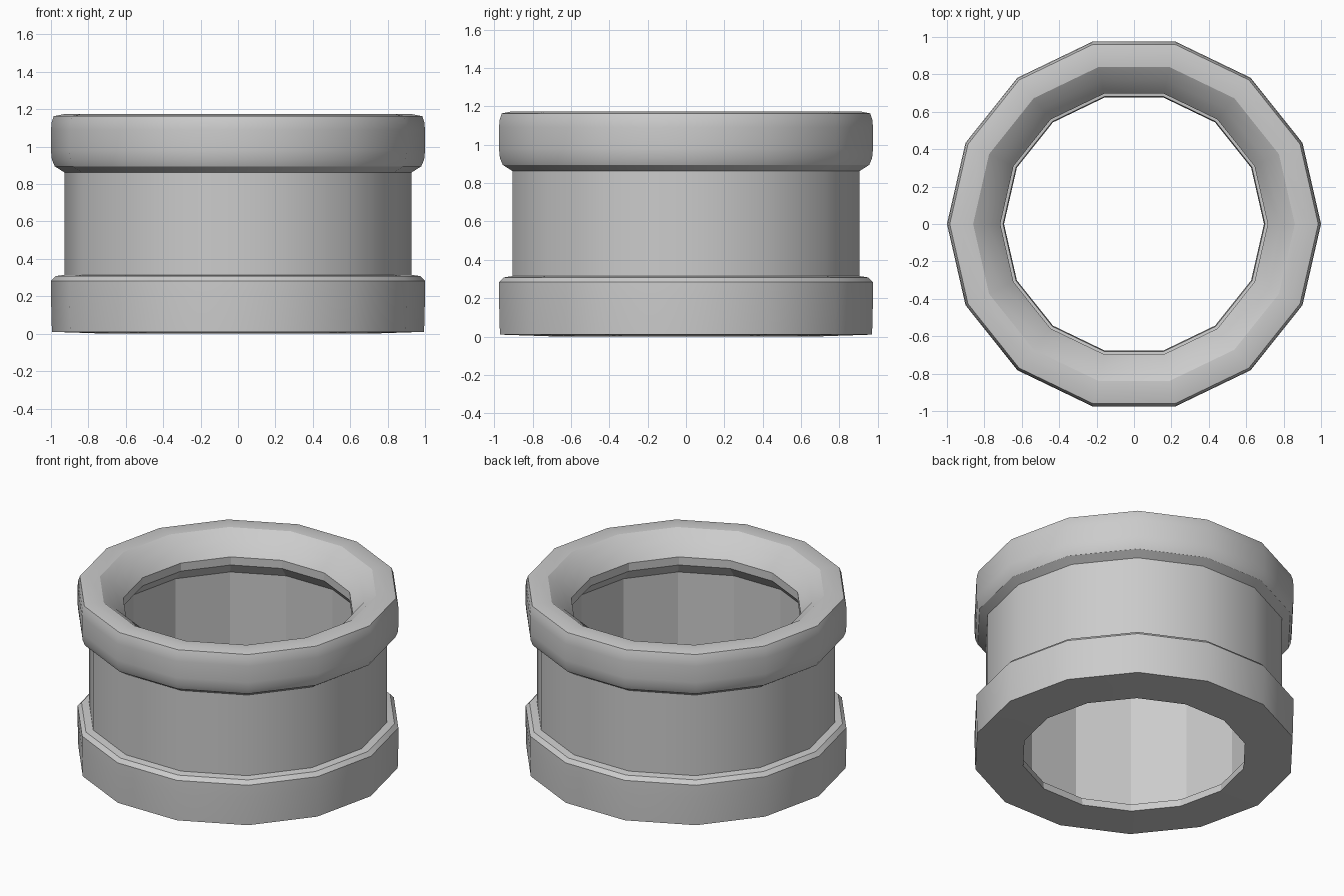
import bpy, bmesh, math

if "Cube" in bpy.data.objects:
    bpy.data.objects.remove(bpy.data.objects["Cube"], do_unlink=True)

SIDES = 14

grey = bpy.data.materials.new("plain_grey")
grey.use_nodes = True
colour = (0.6, 0.6, 0.6, 1)
grey.diffuse_color = colour
grey.node_tree.nodes["Principled BSDF"].inputs["Base Color"].default_value = colour


def lathe(name, profile, smooth=True):
    """Turn a (radius, height) profile around z; travel up outside, down inside."""
    bm = bmesh.new()
    rings = []
    for r, z in profile:
        angles = [math.tau * i / SIDES for i in range(SIDES)]
        rings.append([bm.verts.new((r * math.cos(a), r * math.sin(a), z)) for a in angles])
    for low, high in zip(rings, rings[1:]):
        for i in range(SIDES):
            j = (i + 1) % SIDES
            bm.faces.new((low[i], low[j], high[j], high[i]))
    mesh = bpy.data.meshes.new(name)
    bm.to_mesh(mesh)
    bm.free()
    mesh.materials.append(grey)
    obj = bpy.data.objects.new(name, mesh)
    bpy.context.collection.objects.link(obj)
    if smooth:
        bpy.ops.object.select_all(action="DESELECT")
        obj.select_set(True)
        bpy.context.view_layer.objects.active = obj
        bpy.ops.object.shade_smooth_by_angle(angle=math.radians(30))
    return obj


# Underside and lower collar with its small bevelled shoulder
lathe("lower_collar", [(0.695, 0), (0.995, 0.01), (1, 0.2), (0.999, 0.283),
                       (0.975, 0.308), (0.928, 0.315)])

# Straight outer barrel between the collars
lathe("barrel", [(0.928, 0.315), (0.928, 0.862)])

# Upper collar with a chamfered underside and rounded sides
lathe("upper_collar", [(0.928, 0.862), (0.98, 0.895), (0.995, 0.93), (1, 0.98),
                       (1, 1.09), (0.996, 1.13), (0.985, 1.163)])

# Top surface that rolls down into the opening
lathe("rolled_top", [(0.985, 1.163), (0.93, 1.174), (0.86, 1.17),
                     (0.785, 1.12), (0.715, 1.035)])

# Faceted bore, wider than the lips that close in at each end
lathe("bore", [(0.715, 1.035), (0.715, 0.98), (0.785, 0.9),
               (0.785, 0.06), (0.7, 0.05), (0.695, 0)], smooth=False)
